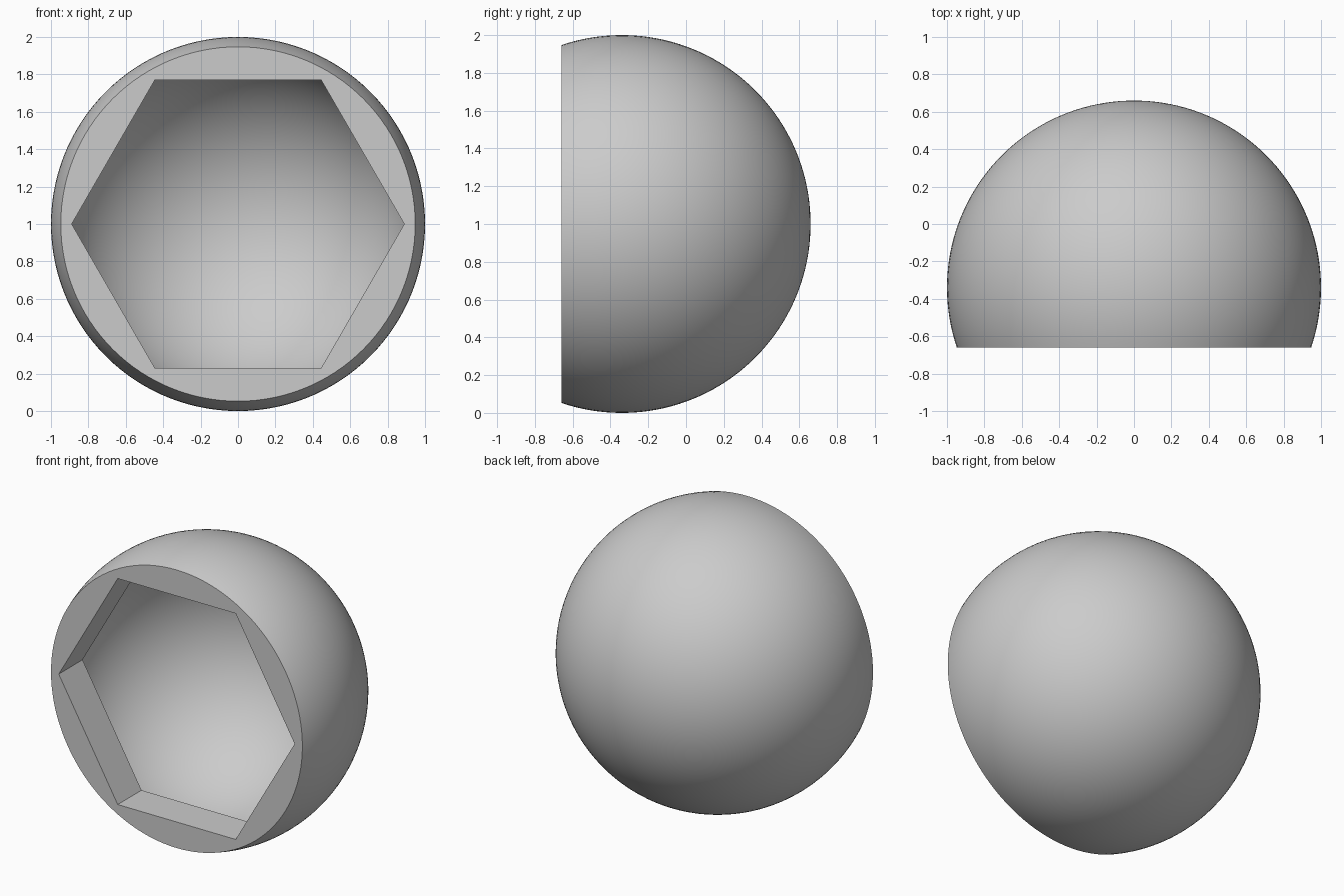
import bpy
import bmesh
from math import sin, cos, pi, acos, radians

cube = bpy.data.objects.get("Cube")
if cube:
    bpy.data.objects.remove(cube, do_unlink=True)

SEGMENTS = 120
LATITUDES = 48
CENTRE_Y, CENTRE_Z = -0.34, 1.0
FRONT_Y = -0.66          # flat front face
LIP_Y = -0.404           # inner end of the hexagonal opening
OUTER_R, CAVITY_R = 1.0, 0.94
APOTHEM = 0.77           # half the hexagon's flat-to-flat size

grey = bpy.data.materials.new("grey")
grey.use_nodes = True
colour = (0.6, 0.6, 0.6, 1)
grey.diffuse_color = colour
grey.node_tree.nodes["Principled BSDF"].inputs["Base Color"].default_value = colour

bm = bmesh.new()


def ring(y, radius_at):
    """Closed loop of vertices around the y axis."""
    loop = []
    for i in range(SEGMENTS):
        a = 2 * pi * i / SEGMENTS
        r = radius_at(a)
        loop.append(bm.verts.new((r * cos(a), y, CENTRE_Z + r * sin(a))))
    return loop


def hexagon(a):
    return APOTHEM / cos(a % (pi / 3) - pi / 6)


def dome(radius, open_y):
    """Rings from the back pole to the plane y = open_y."""
    end = acos((open_y - CENTRE_Y) / radius)
    pole = bm.verts.new((0, CENTRE_Y + radius, CENTRE_Z))
    rings = []
    for i in range(1, LATITUDES + 1):
        t = end * i / LATITUDES
        rings.append(ring(CENTRE_Y + radius * cos(t), lambda a: radius * sin(t)))
    return pole, rings


# Outer shell, hexagonal opening, then the hollow inside
outer_pole, outer = dome(OUTER_R, FRONT_Y)
cavity_pole, cavity = dome(CAVITY_R, LIP_Y)
opening = [ring(FRONT_Y, hexagon), ring(LIP_Y, hexagon)]
loops = outer + opening + cavity[::-1]

for a, b in zip(loops, loops[1:]):
    for i in range(SEGMENTS):
        j = (i + 1) % SEGMENTS
        bm.faces.new((a[i], a[j], b[j], b[i]))
for pole, loop in ((outer_pole, outer[0]), (cavity_pole, cavity[0])):
    for i in range(SEGMENTS):
        bm.faces.new((pole, loop[i], loop[(i + 1) % SEGMENTS]))

bmesh.ops.recalc_face_normals(bm, faces=bm.faces)
mesh = bpy.data.meshes.new("hollow_dome")
bm.to_mesh(mesh)
bm.free()
mesh.materials.append(grey)

shell = bpy.data.objects.new("hollow_dome", mesh)
bpy.context.collection.objects.link(shell)
bpy.ops.object.select_all(action="DESELECT")
shell.select_set(True)
bpy.context.view_layer.objects.active = shell
bpy.ops.object.shade_smooth_by_angle(angle=radians(30))
